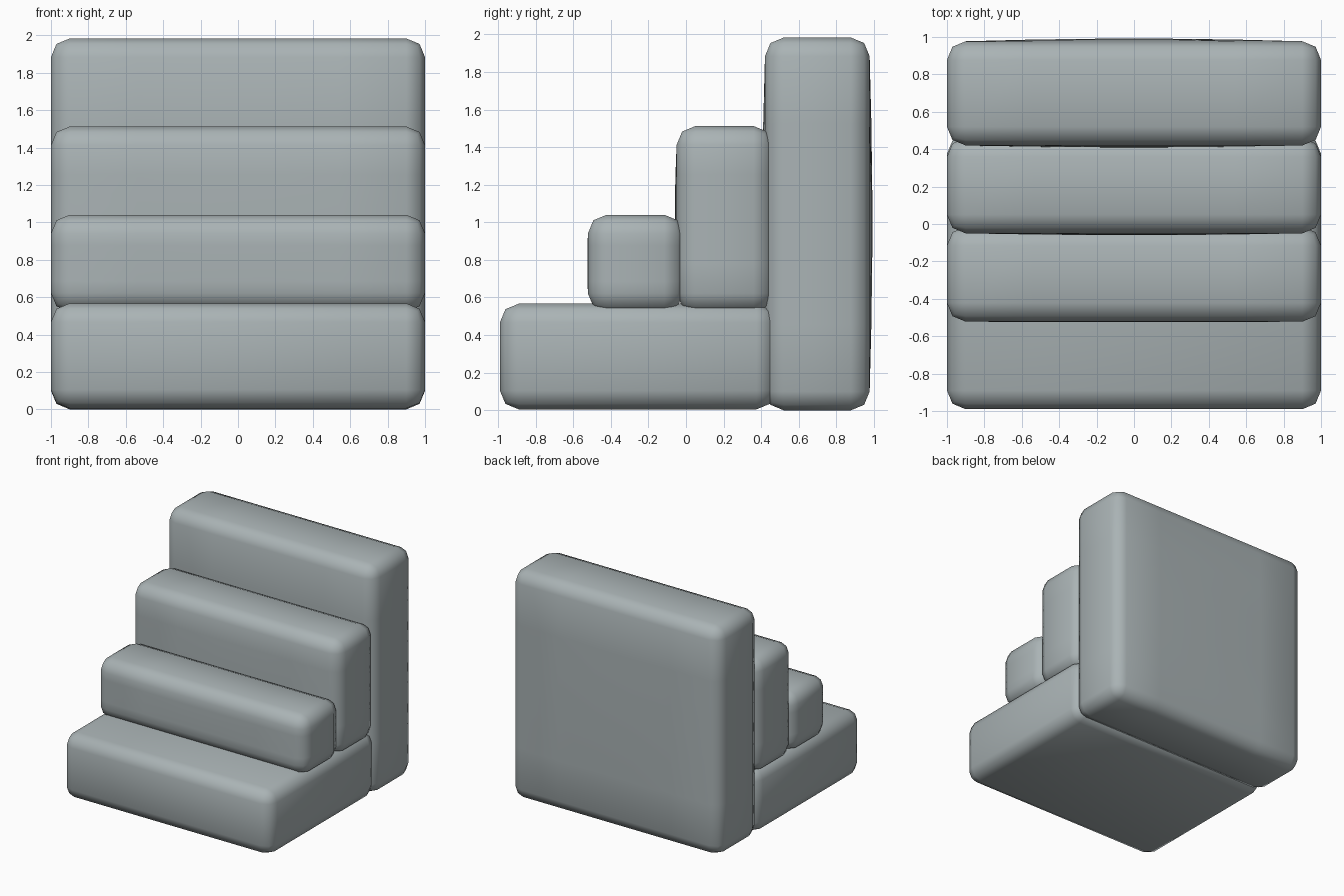
import bpy, bmesh
from mathutils import Vector

if "Cube" in bpy.data.objects:
    bpy.data.objects.remove(bpy.data.objects["Cube"])

BEVEL = 0.1

stone = bpy.data.materials.new("grey stone")
stone.diffuse_color = (0.40, 0.45, 0.46, 1)
stone.use_nodes = True
stone.node_tree.nodes["Principled BSDF"].inputs["Base Color"].default_value = stone.diffuse_color


def block(name, y0, y1, z0, z1, bulge):
    """Rounded block, full width in x, with slightly pillowed front and back."""
    half = Vector((1, (y1 - y0) / 2, (z1 - z0) / 2))
    bm = bmesh.new()
    bmesh.ops.create_cube(bm, size=2)
    for v in bm.verts:
        v.co = Vector(a * b for a, b in zip(v.co, half))
    bmesh.ops.bevel(bm, geom=bm.edges[:], offset=BEVEL, offset_type='OFFSET',
                    segments=2, profile=0.5, affect='EDGES')
    # extra loops so the broad faces can curve
    if bulge:
        for axis in (0, 2):
            inner = half[axis] - BEVEL
            for t in (-0.6, -0.2, 0.2, 0.6):
                co, no = Vector(), Vector()
                co[axis], no[axis] = t * inner, 1
                bmesh.ops.bisect_plane(bm, geom=bm.verts[:] + bm.edges[:] + bm.faces[:],
                                       plane_co=co, plane_no=no)
        for v in bm.verts:
            tx = min(1, abs(v.co.x) / (half.x - BEVEL))
            tz = min(1, abs(v.co.z) / (half.z - BEVEL))
            push = bulge * (1 - tx * tx) * (1 - tz * tz)
            v.co.y += push if v.co.y > 0 else -push
    bmesh.ops.recalc_face_normals(bm, faces=bm.faces[:])
    for f in bm.faces:
        f.smooth = True
    mesh = bpy.data.meshes.new(name)
    bm.to_mesh(mesh)
    bm.free()
    mesh.materials.append(stone)
    ob = bpy.data.objects.new(name, mesh)
    ob.location = (0, (y0 + y1) / 2, (z0 + z1) / 2)
    bpy.context.collection.objects.link(ob)


# bottom slab, two middle steps standing on it, tall back slab
block("bottom_step", -0.99, 0.475, 0.005, 0.567, 0)
block("second_step", -0.522, -0.015, 0.522, 1.04, 0.003)
block("third_step", -0.05, 0.46, 0.522, 1.512, 0.01)
block("top_step", 0.42, 0.977, 0.0, 1.983, 0.015)
